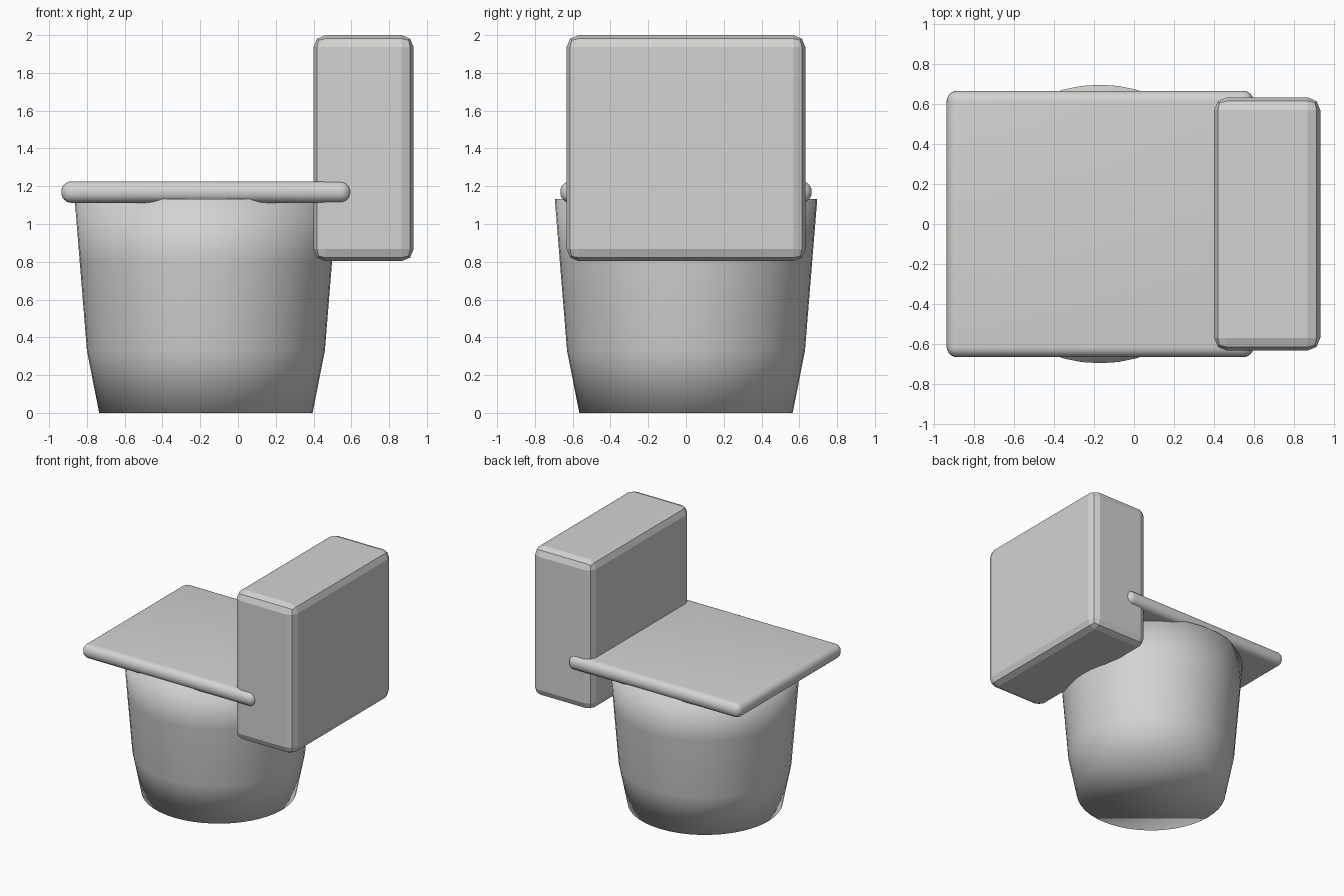
import bpy
import bmesh
import math

if "Cube" in bpy.data.objects:
    bpy.data.objects.remove(bpy.data.objects["Cube"])

grey = bpy.data.materials.new("light grey ceramic")
grey.diffuse_color = (0.65, 0.65, 0.64, 1)
grey.use_nodes = True
grey.node_tree.nodes["Principled BSDF"].inputs["Base Color"].default_value = grey.diffuse_color


def add_object(name, bm, smooth):
    bmesh.ops.recalc_face_normals(bm, faces=bm.faces)
    for face in bm.faces:
        face.smooth = smooth
    mesh = bpy.data.meshes.new(name)
    bm.to_mesh(mesh)
    bm.free()
    mesh.materials.append(grey)
    obj = bpy.data.objects.new(name, mesh)
    bpy.context.collection.objects.link(obj)
    return obj


def rounded_box(name, low, high, radius, segments, smooth):
    bm = bmesh.new()
    bmesh.ops.create_cube(bm, size=1)
    for v in bm.verts:
        for i in range(3):
            v.co[i] = high[i] if v.co[i] > 0 else low[i]
    bmesh.ops.bevel(bm, geom=bm.edges[:], offset=radius, segments=segments,
                    profile=0.5, affect='EDGES')
    return add_object(name, bm, smooth)


# Bowl: closed round tub, widening upwards, smooth all over
SIDES = 48
bm = bmesh.new()
rings = []
for radius, z in [(0.565, 0), (0.63, 0.33), (0.668, 0.8), (0.695, 1.133)]:
    rings.append([bm.verts.new((-0.17 + radius * math.cos(2 * math.pi * i / SIDES),
                                radius * math.sin(2 * math.pi * i / SIDES), z))
                  for i in range(SIDES)])
for lower, upper in zip(rings, rings[1:]):
    for i in range(SIDES):
        j = (i + 1) % SIDES
        bm.faces.new((lower[i], lower[j], upper[j], upper[i]))
bm.faces.new(rings[0][::-1])
bm.faces.new(rings[-1])
add_object("bowl", bm, True)

# Seat lid: thin slab with fully rounded rim
rounded_box("seat_lid", (-0.935, -0.665, 1.112), (0.597, 0.665, 1.226), 0.053, 6, True)

# Water tank: upright box with faceted edges
rounded_box("water_tank", (0.4, -0.632, 0.803), (0.93, 0.632, 2.0), 0.064, 2, False)
